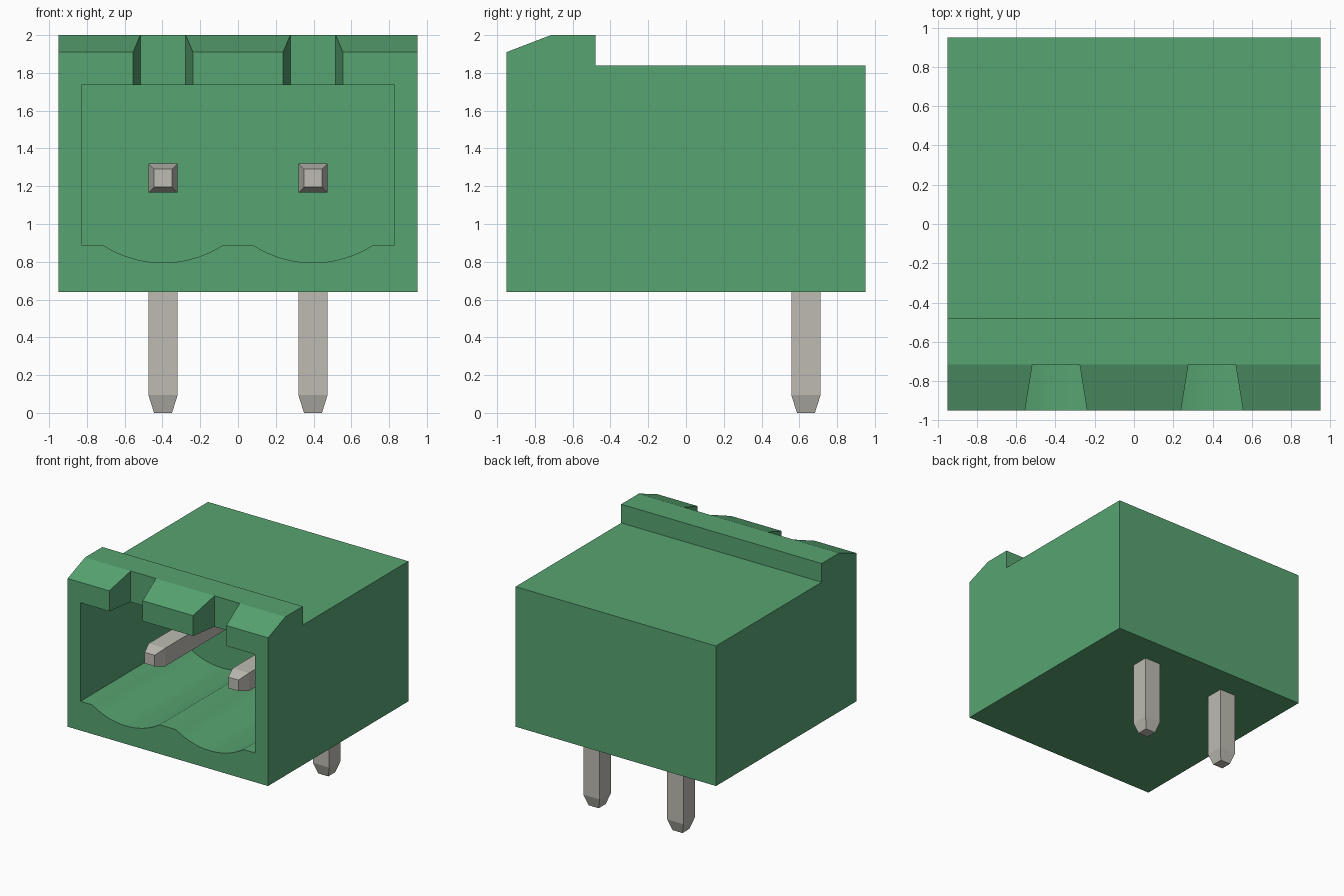
import bpy, bmesh, math
from mathutils import Vector

if "Cube" in bpy.data.objects:
    bpy.data.objects.remove(bpy.data.objects["Cube"], do_unlink=True)

PIN_X = 0.397   # distance of each pole from the centre line
PIN_Z = 1.243   # height of the contact pins


def material(name, rgb):
    mat = bpy.data.materials.new(name)
    mat.use_nodes = True
    mat.diffuse_color = (*rgb, 1)
    mat.node_tree.nodes["Principled BSDF"].inputs["Base Color"].default_value = (*rgb, 1)
    return mat


green = material("green_plastic", (0.095, 0.37, 0.165))
metal = material("tinned_metal", (0.51, 0.50, 0.445))


def make_object(name, bm, mat):
    bmesh.ops.recalc_face_normals(bm, faces=bm.faces)
    mesh = bpy.data.meshes.new(name)
    bm.to_mesh(mesh)
    bm.free()
    mesh.materials.append(mat)
    obj = bpy.data.objects.new(name, mesh)
    bpy.context.collection.objects.link(obj)
    return obj


def prism(name, outline, offset, mat):
    """Extrude a closed outline of 3D points by an offset."""
    bm = bmesh.new()
    face = bm.faces.new([bm.verts.new(p) for p in outline])
    ext = bmesh.ops.extrude_face_region(bm, geom=[face])
    moved = [v for v in ext["geom"] if isinstance(v, bmesh.types.BMVert)]
    bmesh.ops.translate(bm, verts=moved, vec=offset)
    return make_object(name, bm, mat)


def activate(obj):
    bpy.ops.object.select_all(action="DESELECT")
    obj.select_set(True)
    bpy.context.view_layer.objects.active = obj


def cut(target, cutter):
    cutter.hide_render = True
    mod = target.modifiers.new("cut", "BOOLEAN")
    mod.operation = "DIFFERENCE"
    mod.solver = "EXACT"
    mod.object = cutter
    activate(target)
    bpy.ops.object.modifier_apply(modifier=mod.name)
    bpy.data.objects.remove(cutter, do_unlink=True)


# Housing: side profile with the raised, chamfered front ridge
side = [(-0.95, 0.64), (0.95, 0.64), (0.95, 1.84), (-0.48, 1.84),
        (-0.48, 2.0), (-0.715, 2.0), (-0.95, 1.91)]
housing = prism("housing", [(-0.95, y, z) for y, z in side], (1.9, 0, 0), green)

# Plug cavity: rectangle with a shallow arc in the floor under each pin
half_chord, sag, floor = 0.32, 0.095, 0.89
radius = (half_chord ** 2 + sag ** 2) / (2 * sag)
sweep = math.asin(half_chord / radius)
opening = [(-0.828, 1.735), (-0.828, floor)]
for cx in (-PIN_X, PIN_X):
    for i in range(21):
        a = sweep * (i / 10 - 1)
        opening.append((cx + radius * math.sin(a),
                        floor - sag + radius * (1 - math.cos(a))))
opening += [(0.828, floor), (0.828, 1.735)]
cut(housing, prism("cavity_cutter", [(x, -1.1, z) for x, z in opening],
                   (0, 1.45, 0), green))

# Two flared latch notches through the ridge into the cavity
for cx in (-PIN_X, PIN_X):
    plan = [(-0.174, -1.05), (0.174, -1.05), (0.12, -0.715), (-0.12, -0.715)]
    cut(housing, prism("notch_cutter", [(cx + x, y, 1.5) for x, y in plan],
                       (0, 0, 0.7), green))

activate(housing)
bpy.ops.object.shade_smooth_by_angle(angle=math.radians(15))

# Bent square pins: (y, z, half width, section direction in y and z)
path = [(-0.63, PIN_Z, 0.0475, 0, 1), (-0.53, PIN_Z, 0.0775, 0, 1),
        (0.635, PIN_Z, 0.0775, 1, 1),
        (0.635, 0.095, 0.0775, 1, 0), (0.635, 0.0, 0.0475, 1, 0)]
for name, cx in (("right_pin", -PIN_X), ("left_pin", PIN_X)):
    bm = bmesh.new()
    rings = []
    for y, z, h, dy, dz in path:
        rings.append([bm.verts.new(Vector((cx + sx * h, y + s * h * dy, z + s * h * dz)))
                      for sx, s in ((-1, -1), (1, -1), (1, 1), (-1, 1))])
    for a, b in zip(rings, rings[1:]):
        for i in range(4):
            j = (i + 1) % 4
            bm.faces.new((a[i], a[j], b[j], b[i]))
    bm.faces.new(rings[0])
    bm.faces.new(rings[-1])
    make_object(name, bm, metal)
